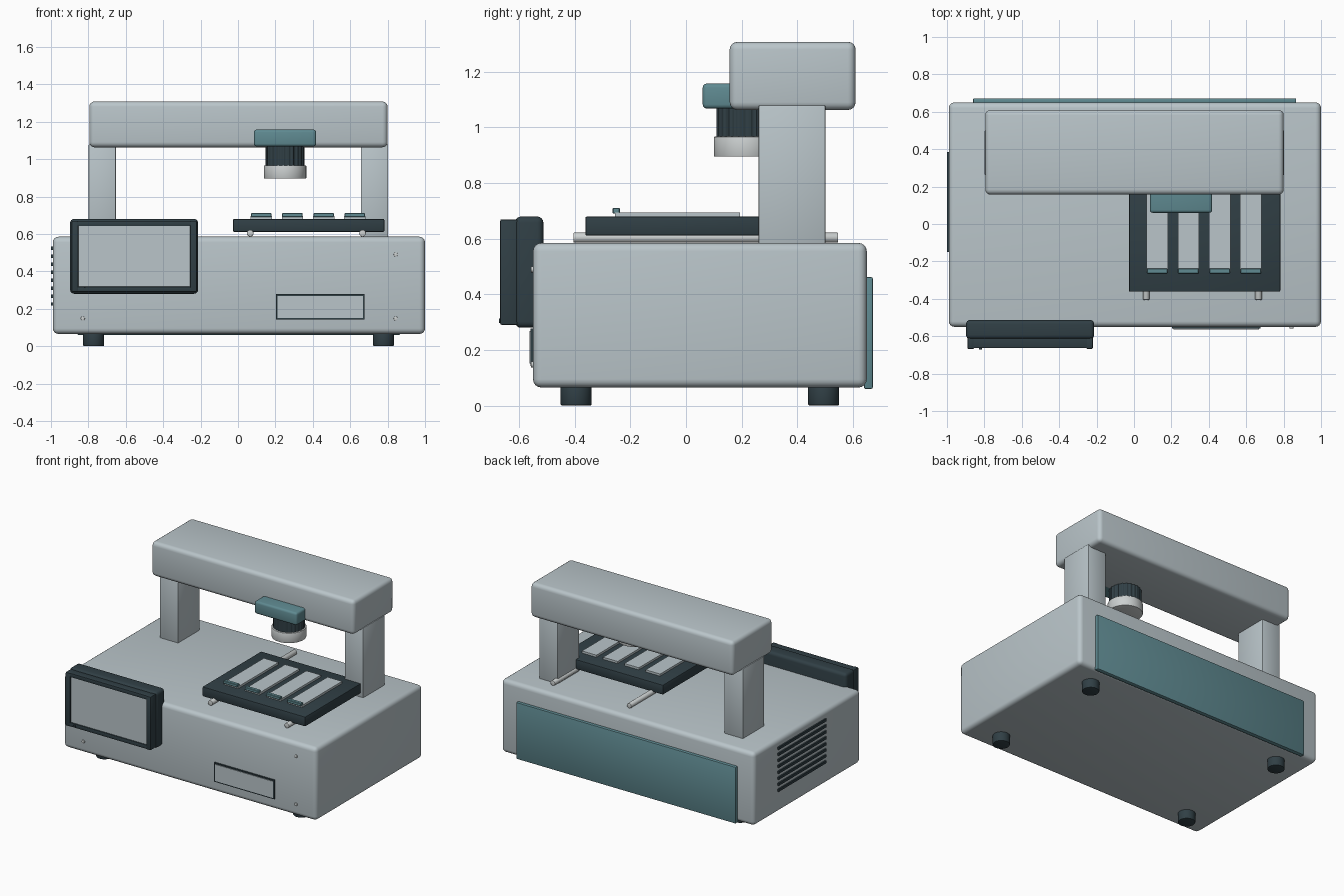
import bpy, bmesh, math
from mathutils import Matrix, Vector

if "Cube" in bpy.data.objects:
    bpy.data.objects.remove(bpy.data.objects["Cube"])


def material(name, rgb):
    m = bpy.data.materials.new(name)
    m.diffuse_color = (*rgb, 1)
    m.use_nodes = True
    m.node_tree.nodes["Principled BSDF"].inputs["Base Color"].default_value = m.diffuse_color
    return m


SHELL = material("pale blue grey", (0.49, 0.56, 0.59))
DARK = material("dark slate", (0.030, 0.050, 0.060))
TEAL = material("muted teal", (0.115, 0.255, 0.285))
METAL = material("light grey metal", (0.60, 0.63, 0.63))


def finish(name, bm, mat):
    mesh = bpy.data.meshes.new(name)
    bmesh.ops.recalc_face_normals(bm, faces=bm.faces)
    bm.to_mesh(mesh)
    bm.free()
    mesh.materials.append(mat)
    ob = bpy.data.objects.new(name, mesh)
    bpy.context.collection.objects.link(ob)
    bpy.ops.object.select_all(action='DESELECT')
    ob.select_set(True)
    bpy.context.view_layer.objects.active = ob
    bpy.ops.object.shade_smooth_by_angle(angle=math.radians(35))
    return ob


def box(name, x, y, z, mat, bevel=0.0, segments=4):
    """Box from (min, max) ranges with rounded edges."""
    bm = bmesh.new()
    bmesh.ops.create_cube(bm, size=1)
    for v in bm.verts:
        v.co = Vector([(a + b) / 2 + c * (b - a) for c, (a, b) in zip(v.co, (x, y, z))])
    if bevel:
        bmesh.ops.bevel(bm, geom=bm.edges[:], offset=bevel, segments=segments,
                        profile=0.5, affect='EDGES')
    return finish(name, bm, mat)


def cylinder(name, start, end, radius, mat, bevel=0.0, sides=32, knurl=0.0):
    """Cylinder between two points, with optional rim bevel or ribbed side."""
    a, b = Vector(start), Vector(end)
    bm = bmesh.new()
    bmesh.ops.create_cone(bm, cap_ends=True, segments=sides, radius1=radius,
                          radius2=radius, depth=(b - a).length)
    if knurl:
        for v in bm.verts:
            step = round(math.atan2(v.co.y, v.co.x) / (2 * math.pi) * sides - 0.25)
            if step % 4 < 2:
                v.co.xy *= 1 - knurl
    if bevel:
        rims = [e for e in bm.edges if abs(e.verts[0].co.z - e.verts[1].co.z) < 1e-5]
        bmesh.ops.bevel(bm, geom=rims, offset=bevel, segments=2, profile=0.5,
                        affect='EDGES')
    turn = Vector((0, 0, 1)).rotation_difference(b - a).to_matrix().to_4x4()
    bm.transform(Matrix.Translation((a + b) / 2) @ turn)
    return finish(name, bm, mat)


# Main housing, rear panel and feet
box("housing", (-0.99, 1.0), (-0.55, 0.65), (0.065, 0.585), SHELL, 0.03)
box("rear_panel", (-0.86, 0.867), (0.64, 0.672), (0.06, 0.462), TEAL, 0.006, 2)
for x in (-0.772, 0.778):
    for y in (-0.395, 0.495):
        cylinder("foot", (x, y, 0), (x, y, 0.08), 0.056, DARK, 0.006)

# Side vent slats
for i in range(8):
    z = 0.225 + i * 0.0425
    box("vent_slat", (-1.0, -0.98), (-0.15, 0.385), (z - 0.009, z + 0.009), DARK)

# Front access door and its dark surround
box("door_surround", (0.203, 0.677), (-0.559, -0.54), (0.142, 0.278), DARK)
box("access_door", (0.212, 0.668), (-0.563, -0.55), (0.151, 0.269), SHELL)

# Front screws
for x in (-0.83, 0.843):
    for z in (0.148, 0.49):
        cylinder("screw", (x, -0.54, z), (x, -0.558, z), 0.011, METAL, 0.002, 16)

# Gantry
for x in (-0.726, 0.73):
    box("column", (x - 0.073, x + 0.073), (0.26, 0.502), (0.575, 1.08), SHELL, 0.006, 2)
box("gantry_beam", (-0.795, 0.8), (0.157, 0.61), (1.063, 1.308), SHELL, 0.028)

# Optical head
box("carriage", (0.085, 0.418), (0.06, 0.26), (1.068, 1.158), TEAL, 0.015, 3)
cylinder("lens_barrel", (0.252, 0.213, 0.96), (0.252, 0.213, 1.08), 0.104, DARK,
         sides=96, knurl=0.04)
cylinder("lens_ring", (0.252, 0.213, 0.895), (0.252, 0.213, 0.967), 0.113, METAL,
         0.004, 48)

# Stage on guide rods
for x in (0.065, 0.666):
    cylinder("guide_rod", (x, -0.405, 0.604), (x, 0.547, 0.604), 0.018, METAL, 0.003, 24)
box("stage", (-0.027, 0.782), (-0.362, 0.298), (0.611, 0.68), DARK, 0.006, 2)

# Slides with label ends
for i in range(4):
    x = 0.124 + i * 0.167
    box("slide", (x - 0.057, x + 0.057), (-0.255, 0.195), (0.675, 0.695), SHELL)
    box("slide_label", (x - 0.055, x + 0.055), (-0.264, -0.238), (0.69, 0.711), TEAL,
        0.003, 1)

# Display unit
box("display_back", (-0.898, -0.213), (-0.615, -0.513), (0.28, 0.68), DARK, 0.022)
for x in (-0.872, -0.238):
    box("bezel_side", (x - 0.018, x + 0.018), (-0.668, -0.60), (0.29, 0.67), DARK, 0.006, 2)
for z in (0.304, 0.655):
    box("bezel_bar", (-0.875, -0.235), (-0.664, -0.60), (z - 0.014, z + 0.014), DARK,
        0.004, 2)
box("screen", (-0.86, -0.25), (-0.655, -0.60), (0.312, 0.648), SHELL)
cylinder("power_button", (-0.82, -0.655, 0.305), (-0.82, -0.672, 0.305), 0.008, DARK, 0, 16)
